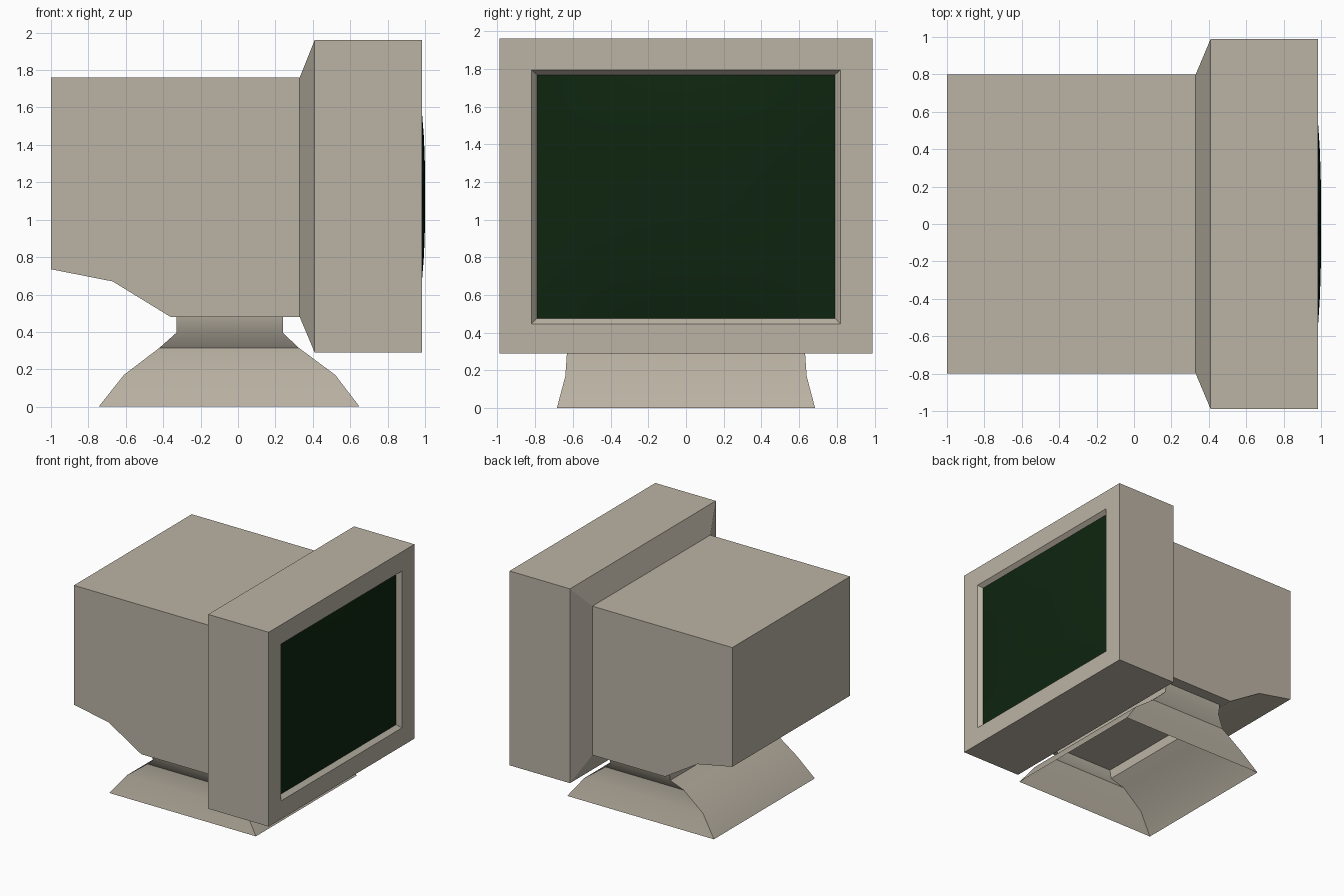
import bpy, bmesh

if "Cube" in bpy.data.objects:
    bpy.data.objects.remove(bpy.data.objects["Cube"])


def material(name, color):
    m = bpy.data.materials.new(name)
    m.diffuse_color = (*color, 1)
    m.use_nodes = True
    m.node_tree.nodes["Principled BSDF"].inputs["Base Color"].default_value = m.diffuse_color
    return m


BEIGE = material("warm_beige", (0.50, 0.455, 0.375))
GLASS = material("dark_green_glass", (0.0044, 0.0185, 0.0050))


def finish(bm, name, mat, smooth=None, recalc=True):
    if recalc:
        bmesh.ops.recalc_face_normals(bm, faces=bm.faces[:])
    mesh = bpy.data.meshes.new(name)
    bm.to_mesh(mesh)
    bm.free()
    ob = bpy.data.objects.new(name, mesh)
    bpy.context.collection.objects.link(ob)
    mesh.materials.append(mat)
    if smooth:
        bpy.ops.object.select_all(action='DESELECT')
        ob.select_set(True)
        bpy.context.view_layer.objects.active = ob
        bpy.ops.object.shade_smooth_by_angle(angle=smooth)
    return ob


def bridge(bm, a, b):
    for i in range(len(a)):
        j = (i + 1) % len(a)
        bm.faces.new((a[i], a[j], b[j], b[i]))


# Housing: extruded rear case, flared into the front bezel and screen recess
bm = bmesh.new()
profile = [(0.33, 0.48), (0.33, 1.76), (-1, 1.76), (-1, 0.735), (-0.67, 0.67), (-0.36, 0.48)]
left = [bm.verts.new((x, -0.8, z)) for x, z in profile]
right = [bm.verts.new((x, 0.8, z)) for x, z in profile]
bm.faces.new(left)
bm.faces.new(right)
for i in range(1, 6):
    j = (i + 1) % 6
    bm.faces.new((left[i], left[j], right[j], right[i]))
ring = [left[0], right[0], right[1], left[1]]
for x, w, z0, z1 in [(0.41, 0.99, 0.29, 1.96), (0.985, 0.99, 0.29, 1.96),
                     (0.985, 0.82, 0.447, 1.795), (0.95, 0.79, 0.477, 1.768)]:
    new = [bm.verts.new((x, y, z)) for y, z in [(-w, z0), (w, z0), (w, z1), (-w, z1)]]
    bridge(bm, ring, new)
    ring = new
finish(bm, "monitor_housing", BEIGE)

# Screen: gently domed glass filling the recess
bm = bmesh.new()
N = 12
grid = []
for i in range(N + 1):
    u = 2 * i / N - 1
    row = []
    for j in range(N + 1):
        v = 2 * j / N - 1
        x = 0.95 + 0.05 * (1 - abs(u) ** 3) * (1 - abs(v) ** 3)
        row.append(bm.verts.new((x, 0.79 * u, 1.1225 + 0.6455 * v)))
    grid.append(row)
for i in range(N):
    for j in range(N):
        bm.faces.new((grid[i][j], grid[i + 1][j], grid[i + 1][j + 1], grid[i][j + 1]))
finish(bm, "screen_glass", GLASS, smooth=0.6, recalc=False)

# Stand: hollow stepped foot, open underneath, narrowing to the neck
bm = bmesh.new()
ring = None
for z, x0, x1, w in [(0, -0.745, 0.65, 0.685), (0.17, -0.61, 0.52, 0.64),
                     (0.315, -0.42, 0.325, 0.63), (0.395, -0.33, 0.24, 0.685),
                     (0.48, -0.33, 0.24, 0.70)]:
    new = [bm.verts.new((x, y, z)) for x, y in [(x0, -w), (x1, -w), (x1, w), (x0, w)]]
    if ring:
        bridge(bm, ring, new)
    ring = new
finish(bm, "stand_base", BEIGE, smooth=0.55, recalc=False)
